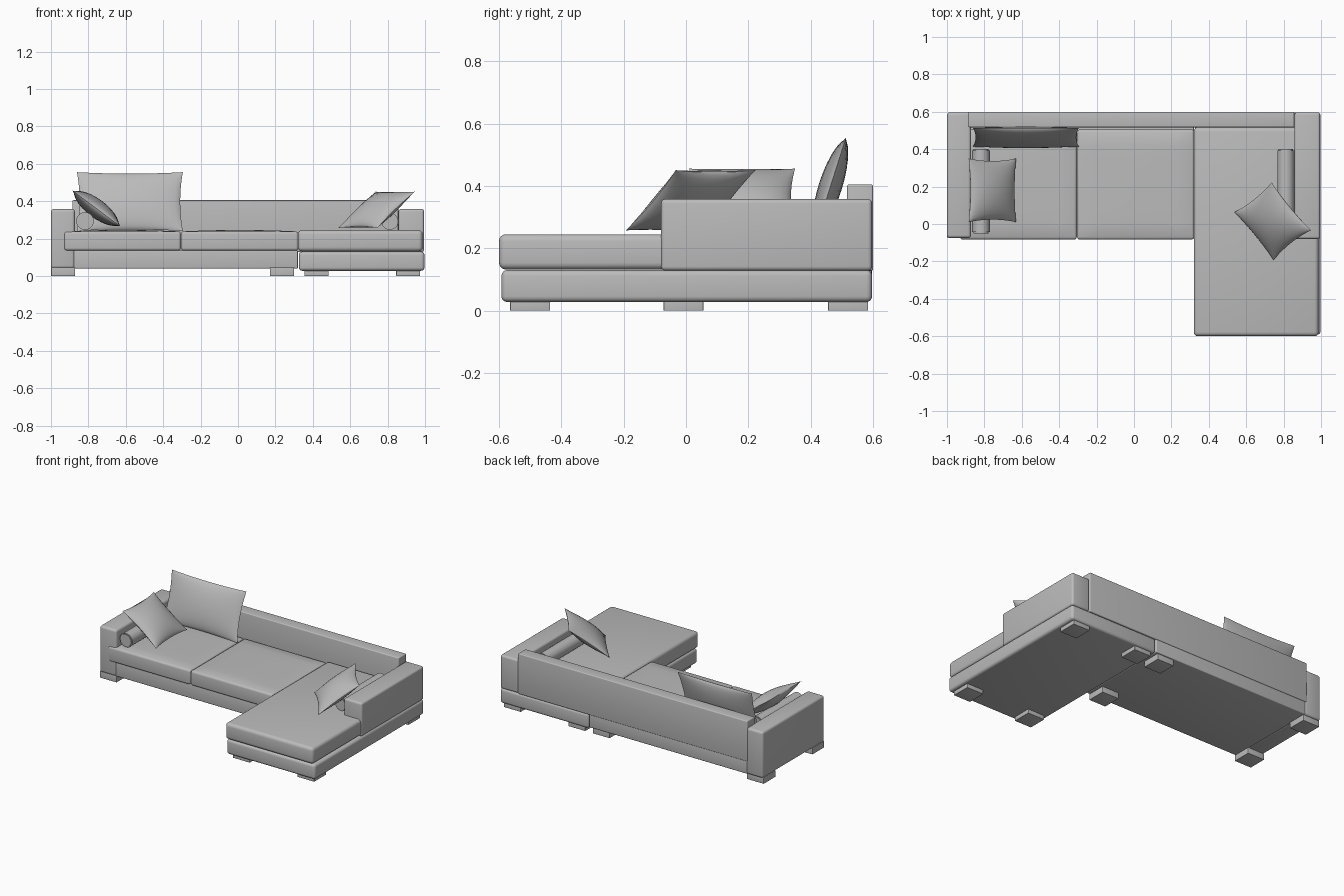
import bpy, bmesh, math
from mathutils import Vector

cube = bpy.data.objects.get("Cube")
if cube:
    bpy.data.objects.remove(cube, do_unlink=True)

fabric = bpy.data.materials.new("grey_fabric")
fabric.use_nodes = True
GREY = (0.5, 0.5, 0.5, 1)
fabric.diffuse_color = GREY
fabric.node_tree.nodes["Principled BSDF"].inputs["Base Color"].default_value = GREY


def finish(bm, name, angle=40):
    bmesh.ops.recalc_face_normals(bm, faces=bm.faces)
    mesh = bpy.data.meshes.new(name)
    bm.to_mesh(mesh)
    bm.free()
    mesh.materials.append(fabric)
    obj = bpy.data.objects.new(name, mesh)
    bpy.context.collection.objects.link(obj)
    bpy.ops.object.select_all(action='DESELECT')
    obj.select_set(True)
    bpy.context.view_layer.objects.active = obj
    bpy.ops.object.shade_smooth_by_angle(angle=math.radians(angle))
    return obj


def box(name, x, y, z, round_off=0.0, crown=0.0):
    """Block between pairs of limits, with rounded edges and an optional puffed top."""
    bm = bmesh.new()
    bmesh.ops.create_cube(bm, size=1)
    for v in bm.verts:
        v.co = [lim[0] if c < 0 else lim[1] for c, lim in zip(v.co, (x, y, z))]
    if round_off:
        bmesh.ops.bevel(bm, geom=bm.edges[:], offset=round_off, segments=4,
                        profile=0.5, affect='EDGES')
    if crown:
        top = [f for f in bm.faces if f.normal.z > 0.99]
        edges = {e for f in top for e in f.edges}
        bmesh.ops.subdivide_edges(bm, edges=list(edges), cuts=7, use_grid_fill=True)
        mx, my = sum(x) / 2, sum(y) / 2
        hx, hy = (x[1] - x[0]) / 2, (y[1] - y[0]) / 2
        for v in bm.verts:
            if v.co.z > z[1] - 0.001:
                a, b = (v.co.x - mx) / hx, (v.co.y - my) / hy
                v.co.z += crown * max(0, 1 - a * a) * max(0, 1 - b ** 6)
    return finish(bm, name)


def bolster(name, x, y, z, radius):
    bm = bmesh.new()
    bmesh.ops.create_cone(bm, cap_ends=True, segments=28, radius1=radius,
                          radius2=radius, depth=y[1] - y[0])
    caps = [e for e in bm.edges if abs(e.verts[0].co.z - e.verts[1].co.z) < 0.001]
    bmesh.ops.bevel(bm, geom=caps, offset=0.006, segments=2, affect='EDGES')
    for v in bm.verts:
        v.co = (x + v.co.x, sum(y) / 2 + v.co.z, z + v.co.y)
    return finish(bm, name)


def pillow(name, centre, u, v, thick, pinch=0.08, sag=0.0):
    """Two bulging sheets meeting in a seam; u and v are half-side vectors."""
    centre, u, v = Vector(centre), Vector(u), Vector(v)
    normal = u.cross(v).normalized()
    n = 14
    bm = bmesh.new()
    for side in (1, -1):
        grid = []
        for i in range(n + 1):
            a = math.sin((i / n - 0.5) * math.pi)
            row = []
            for j in range(n + 1):
                b = math.sin((j / n - 0.5) * math.pi)
                ra, rb = max(0, 1 - a * a), max(0, 1 - b * b)
                bulge = side * thick / 2 * (ra * rb) ** 0.6 - sag * ra
                row.append(bm.verts.new(centre + u * a * (1 - pinch * rb)
                                        + v * b * (1 - pinch * ra) + normal * bulge))
            grid.append(row)
        for i in range(n):
            for j in range(n):
                bm.faces.new((grid[i][j], grid[i + 1][j],
                              grid[i + 1][j + 1], grid[i][j + 1]))
    bmesh.ops.remove_doubles(bm, verts=bm.verts, dist=0.0005)
    return finish(bm, name, 50)


# Plinths
box("sofa_base", (-0.88, 0.32), (-0.07, 0.595), (0.04, 0.137), 0.006)
box("chaise_base", (0.325, 0.997), (-0.592, 0.597), (0.028, 0.13), 0.018)

# Arms and backrest
box("right_arm", (-1, -0.872), (-0.075, 0.597), (0.04, 0.358), 0.016)
box("left_arm", (0.858, 0.995), (-0.08, 0.597), (0.128, 0.358), 0.014)
box("backrest", (-0.885, 0.857), (0.517, 0.6), (0.128, 0.405), 0.006)

# Seat cushions
box("right_seat_cushion", (-0.93, -0.306), (-0.083, 0.505), (0.136, 0.238), 0.014, 0.008)
box("middle_seat_cushion", (-0.304, 0.322), (-0.083, 0.505), (0.136, 0.238), 0.014, 0.008)
box("chaise_cushion", (0.32, 0.987), (-0.6, 0.517), (0.132, 0.245), 0.022)

# Feet under each section
for section, xs, ys, top in (
        ("sofa", (-0.935, 0.235), (-0.008, 0.52), 0.045),
        ("chaise", (0.42, 0.91), (-0.5, 0.52), 0.035)):
    for x, side in zip(xs, ("right", "left")):
        for y, end in zip(ys, ("front", "back")):
            box(f"{section}_{end}_{side}_foot", (x - 0.064, x + 0.064),
                (y - 0.064, y + 0.064), (0, top), 0.002)

# Bolsters beside the arms
bolster("right_bolster", -0.818, (-0.05, 0.4), 0.294, 0.047)
bolster("left_bolster", 0.812, (-0.05, 0.4), 0.292, 0.045)

# Loose pillows
pillow("back_pillow", (-0.578, 0.463, 0.398), (0.283, 0, 0), (0, 0.05, 0.157), 0.075, 0.05)
pillow("right_pillow", (-0.757, 0.18, 0.361), (0.127, 0, -0.095), (0, 0.17, 0), 0.1)
pillow("left_pillow", (0.741, 0.015, 0.354), (0.105, -0.128, 0), (0.1, 0.08, 0.097), 0.1)
